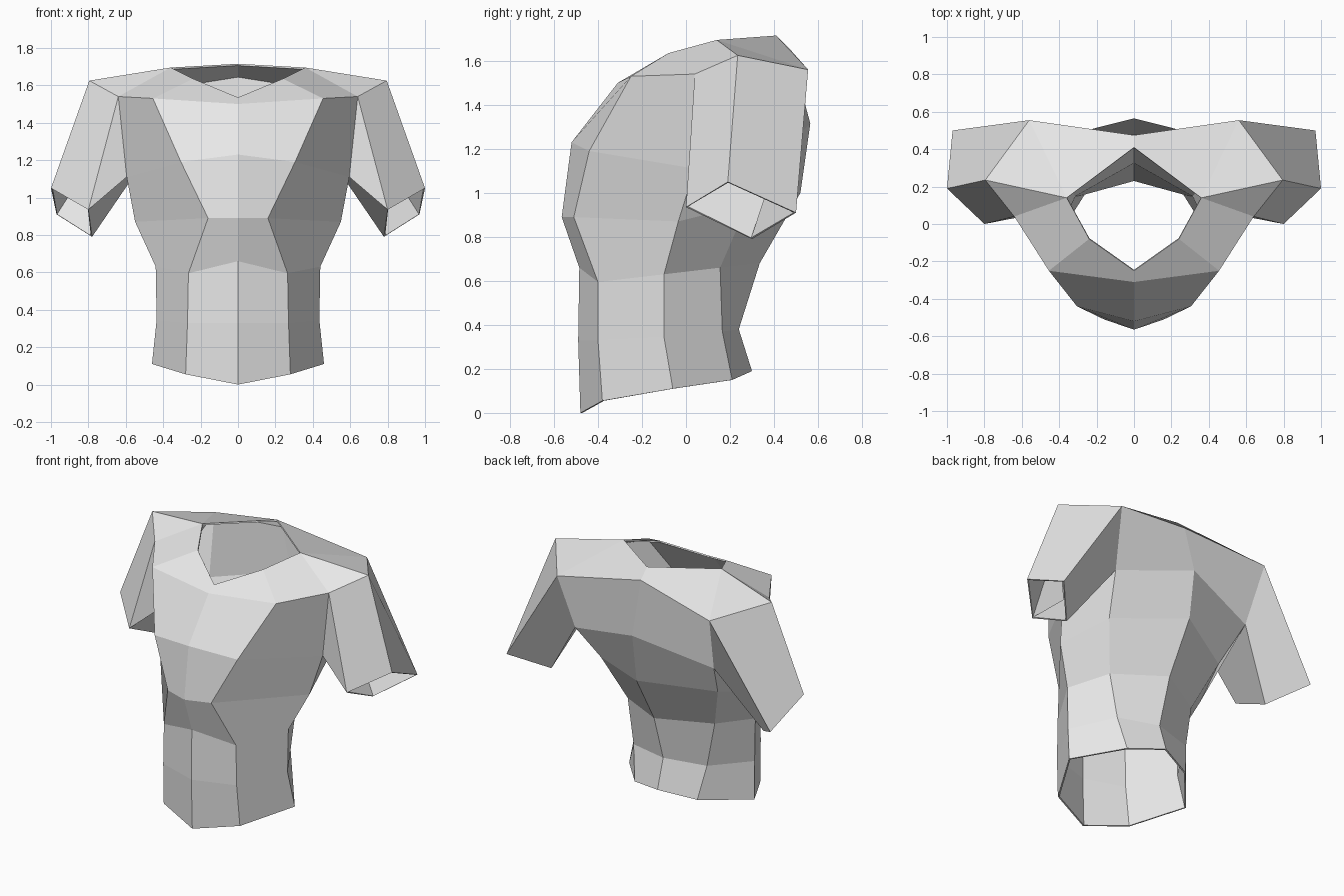
import bpy, bmesh
from mathutils import Vector

cube = bpy.data.objects.get("Cube")
if cube:
    bpy.data.objects.remove(cube, do_unlink=True)

# One plain cloth colour
cloth = bpy.data.materials.new("grey_cloth")
cloth.use_nodes = True
shade = (0.8, 0.8, 0.8, 1)
cloth.diffuse_color = shade
cloth.node_tree.nodes["Principled BSDF"].inputs["Base Color"].default_value = shade

bm = bmesh.new()


def points(*coords):
    return [bm.verts.new(Vector(c)) for c in coords]


def faces(*corner_lists):
    for corners in corner_lists:
        bm.faces.new(corners)


# Vertical seams of the left half, hem to shoulder
front_centre = points((0, -.48, 0), (0, -.49, .33), (0, -.485, .66),
                      (0, -.565, .89), (0, -.52, 1.23), (0, -.31, 1.5))
front_edge = points((.28, -.38, .055), (.27, -.4, .33), (.265, -.4, .595),
                    (.16, -.51, .89), (.305, -.44, 1.19), (.455, -.25, 1.53))
side = points((.46, -.06, .11), (.435, -.1, .345), (.44, -.1, .63),
              (.55, -.035, .87), (.595, .04, 1.11), (.64, .04, 1.54))
back_edge = points((.23, .21, .15), (.27, .165, .37), (.32, .155, .66),
                   (.43, .28, .95), (.51, .436, 1.185), (.56, .555, 1.56))
back_centre = points((0, .3, .19), (0, .24, .38), (0, .335, .68),
                     (0, .52, 1), (0, .565, 1.315), (0, .475, 1.65))

# Torso panels between neighbouring seams, leaving the armhole open
seams = [front_centre, front_edge, side, back_edge, back_centre]
for a, b in zip(seams, seams[1:]):
    for row in range(len(a) - 1):
        if a is side and row == len(a) - 2:
            continue
        faces((a[row], b[row], b[row + 1], a[row + 1]))

# Shoulder yoke around the neck opening
neck_front, neck_side, neck_shoulder, neck_back = points(
    (0, -.25, 1.535), (.24, -.08, 1.635), (.36, .14, 1.695), (0, .41, 1.715))
shoulder_tip, = points((.795, .235, 1.625))
shoulder_front, shoulder_back = side[-1], back_edge[-1]
armpit_front, armpit_back = side[-2], back_edge[-2]
faces((front_centre[-1], front_edge[-1], neck_side, neck_front),
      (front_edge[-1], shoulder_front, neck_shoulder, neck_side),
      (shoulder_front, shoulder_tip, neck_shoulder),
      (shoulder_tip, shoulder_back, neck_shoulder),
      (shoulder_back, back_centre[-1], neck_back, neck_shoulder))

# Short sleeve, open at the cuff
cuff_top, cuff_back, cuff_under, cuff_front = points(
    (1, .19, 1.05), (.97, .5, .91), (.78, .3, .79), (.8, 0, .935))
faces((shoulder_front, cuff_front, cuff_top, shoulder_tip),
      (shoulder_tip, cuff_top, cuff_back, shoulder_back),
      (shoulder_back, cuff_back, cuff_under, armpit_back),
      (armpit_back, cuff_under, cuff_front, armpit_front),
      (armpit_front, cuff_front, shoulder_front))

# Consistent outward normals
bmesh.ops.recalc_face_normals(bm, faces=bm.faces[:])
bm.faces.ensure_lookup_table()
if bm.faces[0].normal.y > 0:
    bmesh.ops.reverse_faces(bm, faces=bm.faces[:])

mesh = bpy.data.meshes.new("shirt")
bm.to_mesh(mesh)
bm.free()
mesh.materials.append(cloth)
shirt = bpy.data.objects.new("shirt", mesh)
bpy.context.collection.objects.link(shirt)

# Right half and cloth thickness
mirror = shirt.modifiers.new("right_half", 'MIRROR')
mirror.use_clip = True
thickness = shirt.modifiers.new("cloth_thickness", 'SOLIDIFY')
thickness.thickness = 0.01
thickness.offset = -1
